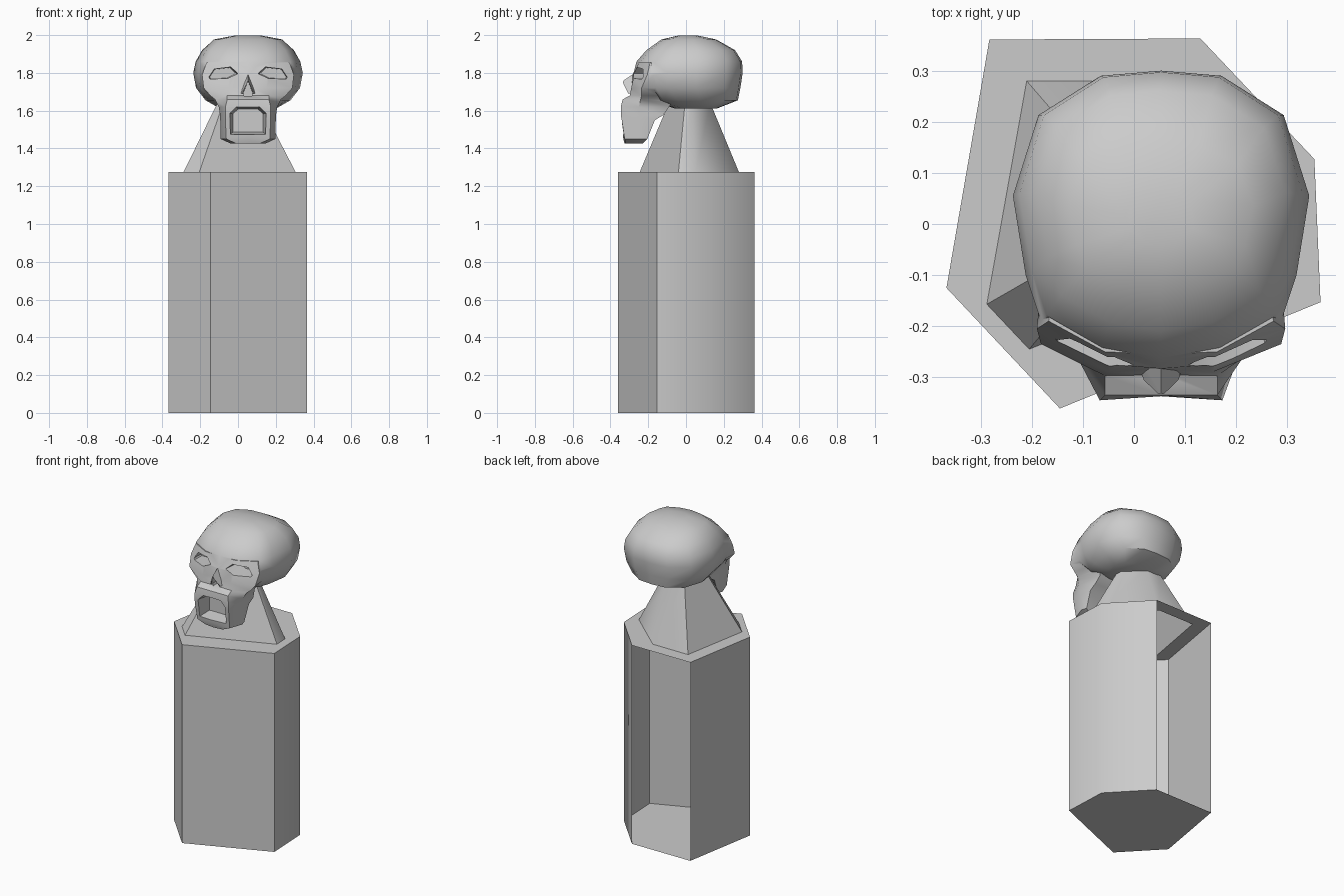
import bpy, bmesh, math
from mathutils import Vector

if "Cube" in bpy.data.objects:
    bpy.data.objects.remove(bpy.data.objects["Cube"])

CX = 0.053  # skull centre line


def finish(name, bm, recalc=True):
    if recalc:
        bmesh.ops.recalc_face_normals(bm, faces=bm.faces)
    me = bpy.data.meshes.new(name)
    bm.to_mesh(me)
    bm.free()
    ob = bpy.data.objects.new(name, me)
    bpy.context.collection.objects.link(ob)
    return ob


def loft(name, rings, cap_start=True, cap_end=True, skip=()):
    """Join equal-length point rings with quads; skip holds (row, side) openings."""
    bm = bmesh.new()
    vs = [[bm.verts.new(p) for p in r] for r in rings]
    n = len(rings[0])
    for r in range(len(vs) - 1):
        for i in range(n):
            if (r, i) not in skip:
                j = (i + 1) % n
                bm.faces.new((vs[r][i], vs[r][j], vs[r + 1][j], vs[r + 1][i]))
    if cap_start:
        bm.faces.new(vs[0][::-1])
    if cap_end:
        bm.faces.new(vs[-1])
    return finish(name, bm)


def full_ring(half, z):
    """Mirror a half section, whose first and last points lie on the centre line."""
    pts = list(half) + [(-x, y) for x, y in half[-2:0:-1]]
    return [(CX + x, y, z) for x, y in pts]


def prism(name, poly, y0, y1, inner=1.0, side=1):
    """Cutter: an x/z outline pushed through y, scaled by inner at the far end."""
    mx = sum(p[0] for p in poly) / len(poly)
    mz = sum(p[1] for p in poly) / len(poly)
    rings = []
    for y, s in ((y0, 1), (y1, inner)):
        rings.append([(CX + side * (mx + (x - mx) * s), y, mz + (z - mz) * s) for x, z in poly])
    ob = loft(name, rings)
    ob.hide_render = True
    return ob


def smooth(ob, deg):
    bpy.ops.object.select_all(action='DESELECT')
    ob.select_set(True)
    bpy.context.view_layer.objects.active = ob
    bpy.ops.object.shade_smooth_by_angle(angle=math.radians(deg))


# Hollow pillar with open back, ledge on top and tapered neck
outer = [(-.283, .361), (-.367, -.125), (-.145, -.361), (.365, -.153), (.353, .127), (.13, .363)]
base = [(-.21, .28), (-.288, -.157), (-.205, -.245), (.305, -.04), (.30, .05), (.04, .28)]
neck = [(x * .38, .02 + (y - .02) * .42) for x, y in base]
pillar = loft("pillar", [[(x, y, z) for x, y in ring] for ring, z in
                         ((outer, 0), (outer, 1.275), (base, 1.275), (neck, 1.64))],
              cap_end=False, skip={(0, 5)})
smooth(pillar, 45)

# Cranium: one plan outline scaled per level (z, half width, front y, back y)
plan = [(0, 1), (.118, .29), (.24, .213), (.29, .055), (.265, -.1), (.235, -.19), (.12, -.255), (0, -1)]
plan[0], plan[-1] = (0, .3), (0, -.277)
levels = [(1.998, .07, -.04, .06), (1.977, .18, -.13, .16), (1.92, .243, -.21, .26),
          (1.86, .277, -.262, .297), (1.80, .29, -.277, .3), (1.72, .275, -.26, .288),
          (1.655, .225, -.19, .275), (1.612, .15, -.06, .165)]
rings = []
for z, w, f, b in levels:
    rings.append(full_ring([(x * w / .29, f + (y + .277) * (b - f) / .577) for x, y in plan], z))
skull = loft("skull", rings)

# Face and jaw: centre front, front corner, side, rear side, centre rear
face_rows = [
    (1.855, -.255, .11, -.25, .22, -.19, .20, -.05),
    (1.79, -.283, .10, -.275, .243, -.205, .23, -.05),
    (1.72, -.285, .10, -.29, .235, -.235, .22, -.05),
    (1.68, -.295, .11, -.297, .20, -.235, .17, -.05),
    (1.66, -.335, .11, -.335, .175, -.24, .15, -.06),
    (1.62, -.337, .12, -.345, .155, -.25, .13, -.09),
    (1.577, -.337, .12, -.345, .148, -.25, .14, -.12),
    (1.55, -.337, .12, -.34, .147, -.25, .14, -.165),
    (1.45, -.332, .115, -.325, .145, -.24, .135, -.205),
    (1.425, -.325, .06, -.318, .09, -.26, .08, -.23)]
face = loft("face", [full_ring([(0, c), (a, b), (d, e), (f, g), (0, g)], z)
                     for z, c, a, b, d, e, f, g in face_rows])

# Nose ridge
bm = bmesh.new()
for x, y, z in ((0, -.27, 1.80), (.045, -.27, 1.69), (-.045, -.27, 1.69), (0, -.338, 1.755),
                (.034, -.305, 1.69), (-.034, -.305, 1.69), (0, -.25, 1.74)):
    bm.verts.new((CX + x, y, z))
bmesh.ops.convex_hull(bm, input=bm.verts)
nose = finish("nose_ridge", bm)

# Cutters for eye sockets, nose opening and mouth
eye = [(.218, 1.775), (.185, 1.825), (.085, 1.836), (.043, 1.797), (.106, 1.767), (.212, 1.764)]
eyes = [prism("eye_cutter", eye, -.4, -.16, .8, s) for s in (1, -1)]
nostril = prism("nose_cutter", [(0, 1.762), (.028, 1.69), (.022, 1.675), (-.022, 1.675), (-.028, 1.69)],
                -.4, -.25, .9)
mouth = prism("mouth_cutter", [(-.1, 1.468), (-.1, 1.588), (-.065, 1.622), (.065, 1.622),
                               (.1, 1.588), (.1, 1.468)], -.37, -.25, .8)

# Join the skull parts and carve the openings
bpy.context.view_layer.objects.active = skull
for part, op in [(face, 'UNION'), (nose, 'UNION')] + [(c, 'DIFFERENCE') for c in eyes + [nostril, mouth]]:
    m = skull.modifiers.new(part.name, 'BOOLEAN')
    m.operation, m.object, m.solver = op, part, 'EXACT'
    bpy.context.view_layer.objects.active = skull
    bpy.ops.object.modifier_apply(modifier=m.name)
    bpy.data.objects.remove(part, do_unlink=True)
smooth(skull, 42)
